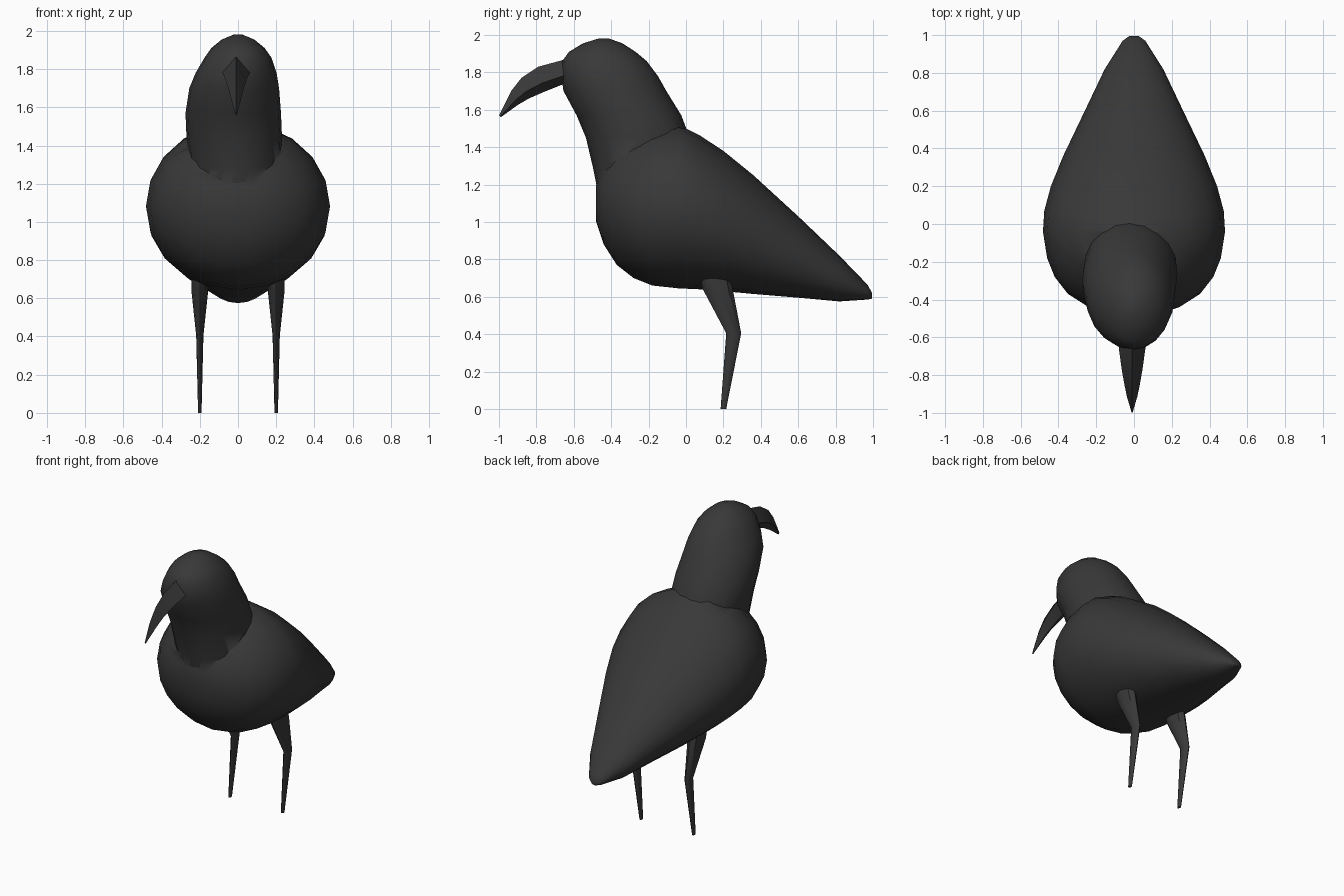
import bpy, bmesh, math

if "Cube" in bpy.data.objects:
    bpy.data.objects.remove(bpy.data.objects["Cube"])

dark = bpy.data.materials.new("charcoal")
dark.diffuse_color = (0.04, 0.04, 0.04, 1)
dark.use_nodes = True
dark.node_tree.nodes["Principled BSDF"].inputs["Base Color"].default_value = dark.diffuse_color


def loft(name, rings, angle=60):
    """Skin a list of equal-length point rings and cap both ends."""
    bm = bmesh.new()
    loops = [[bm.verts.new(p) for p in ring] for ring in rings]
    n = len(loops[0])
    for a, b in zip(loops, loops[1:]):
        for i in range(n):
            j = (i + 1) % n
            bm.faces.new((a[i], a[j], b[j], b[i]))
    bm.faces.new(loops[0][::-1])
    bm.faces.new(loops[-1])
    bmesh.ops.recalc_face_normals(bm, faces=bm.faces)
    mesh = bpy.data.meshes.new(name)
    bm.to_mesh(mesh)
    bm.free()
    mesh.materials.append(dark)
    ob = bpy.data.objects.new(name, mesh)
    bpy.context.collection.objects.link(ob)
    smooth(ob, angle)
    return ob


def smooth(ob, angle):
    bpy.ops.object.select_all(action='DESELECT')
    ob.select_set(True)
    bpy.context.view_layer.objects.active = ob
    bpy.ops.object.shade_smooth_by_angle(angle=math.radians(angle))


def circle(n):
    return [(math.cos(2 * math.pi * i / n), math.sin(2 * math.pi * i / n)) for i in range(n)]


def upright(y, z0, z1, w):
    """Ellipse standing across the body at depth y."""
    return [(w * c, y, (z0 + z1) / 2 + (z1 - z0) / 2 * s) for c, s in circle(20)]


def level(z, y0, y1, w, x=0, n=20):
    """Horizontal ellipse at height z."""
    return [(x + w * c, (y0 + y1) / 2 + (y1 - y0) / 2 * s, z) for c, s in circle(n)]


# Body and tail: y, bottom, top, half width
body = loft("body", [upright(*r) for r in [
    (-0.48, 1.00, 1.20, 0.12), (-0.44, 0.88, 1.30, 0.24), (-0.37, 0.77, 1.39, 0.35),
    (-0.28, 0.70, 1.45, 0.42), (-0.18, 0.66, 1.50, 0.46), (-0.04, 0.645, 1.52, 0.482),
    (0.07, 0.64, 1.465, 0.475), (0.20, 0.63, 1.38, 0.44), (0.36, 0.615, 1.25, 0.375),
    (0.60, 0.595, 1.03, 0.26), (0.82, 0.575, 0.82, 0.155), (0.97, 0.585, 0.665, 0.06),
    (0.995, 0.59, 0.62, 0.025)]])

# Neck and head: z, front, back, half width, x offset
head = loft("head", [level(*r) for r in [
    (1.10, -0.46, -0.10, 0.20), (1.28, -0.495, -0.02, 0.235, -0.01),
    (1.45, -0.535, 0.02, 0.25, -0.02), (1.57, -0.585, -0.025, 0.25, -0.025),
    (1.70, -0.655, -0.105, 0.235, -0.02), (1.78, -0.667, -0.15, 0.212, -0.01),
    (1.86, -0.662, -0.21, 0.175), (1.91, -0.625, -0.27, 0.14),
    (1.955, -0.55, -0.34, 0.085), (1.98, -0.47, -0.41, 0.025)]])

# Merge head into body so no inner surfaces remain
union = body.modifiers.new("union", 'BOOLEAN')
union.operation = 'UNION'
union.solver = 'EXACT'
union.object = head
bpy.ops.object.select_all(action='DESELECT')
body.select_set(True)
bpy.context.view_layer.objects.active = body
bpy.ops.object.modifier_apply(modifier="union")
bpy.data.objects.remove(head)
smooth(body, 70)

# Curved beak: top (y, z), bottom (y, z), half width
beak = []
for ty, tz, by, bz, w in [(-0.60, 1.87, -0.60, 1.76, 0.075), (-0.66, 1.865, -0.66, 1.735, 0.07),
                          (-0.79, 1.83, -0.76, 1.695, 0.055), (-0.88, 1.77, -0.84, 1.66, 0.04),
                          (-0.935, 1.70, -0.90, 1.625, 0.028), (-1.0, 1.57, -0.99, 1.56, 0.004)]:
    my, mz = by + (ty - by) * 0.35, bz + (tz - bz) * 0.35
    beak.append([(-0.01, ty, tz), (-0.01 + w, my, mz), (-0.01, by, bz), (-0.01 - w, my, mz)])
loft("beak", beak, 30)

# Legs: thigh, knee and thin shank
for side, x in (("left", 0.2), ("right", -0.2)):
    loft(side + "_leg", [level(z, a, b, w, x, 8) for z, a, b, w in [
        (0.74, 0.07, 0.23, 0.045), (0.64, 0.09, 0.25, 0.044),
        (0.405, 0.215, 0.295, 0.019), (0.0, 0.185, 0.215, 0.009)]], 40)
